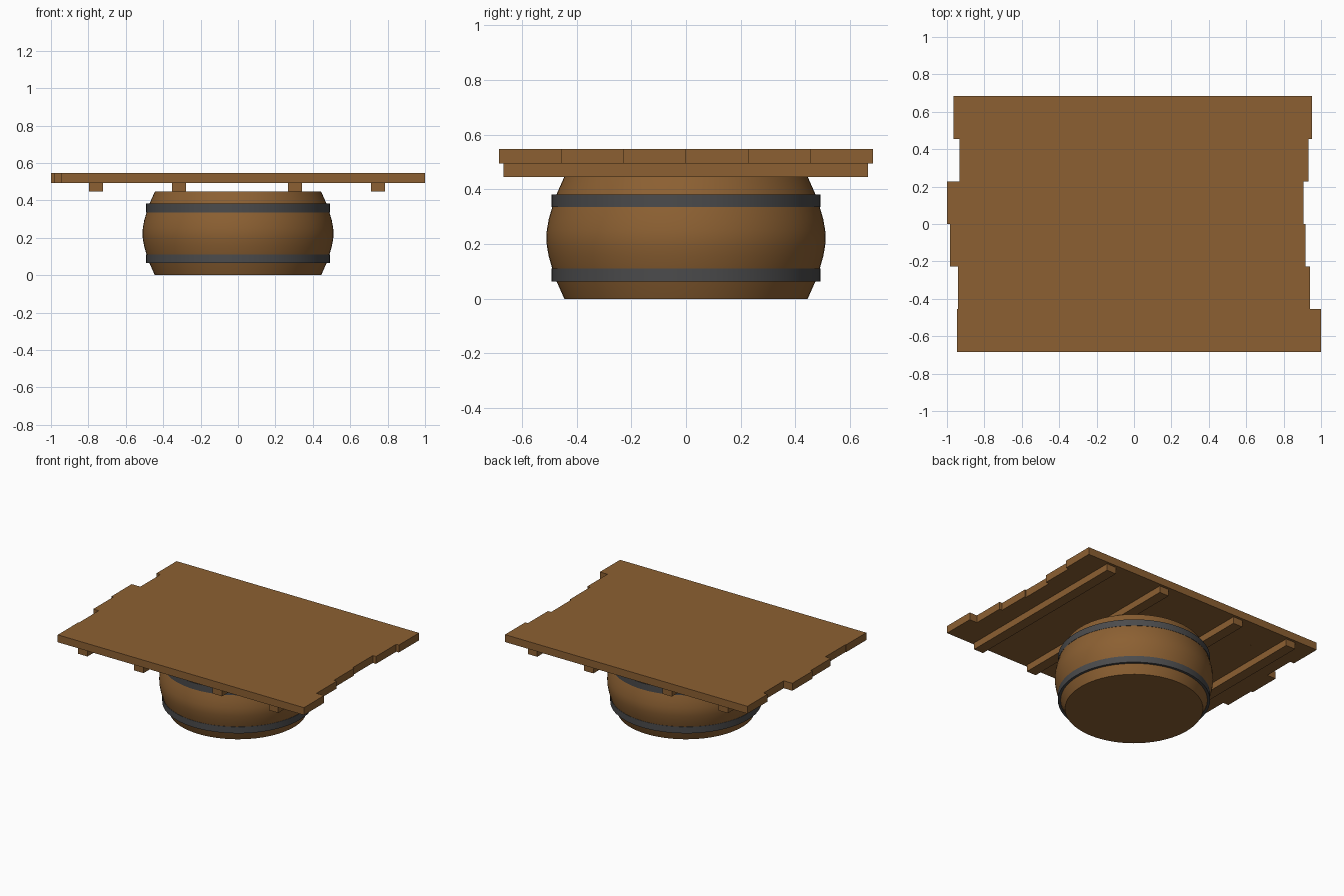
import bpy, bmesh, math

if "Cube" in bpy.data.objects:
    bpy.data.objects.remove(bpy.data.objects["Cube"])


def material(name, rgb):
    m = bpy.data.materials.new(name)
    m.diffuse_color = (*rgb, 1)
    m.use_nodes = True
    m.node_tree.nodes["Principled BSDF"].inputs["Base Color"].default_value = m.diffuse_color
    return m


WOOD = material("brown_wood", (0.262, 0.117, 0.032))
IRON = material("dark_iron", (0.07, 0.07, 0.072))


def add_object(name, bm, mat):
    bmesh.ops.recalc_face_normals(bm, faces=bm.faces)
    me = bpy.data.meshes.new(name)
    bm.to_mesh(me)
    bm.free()
    me.materials.append(mat)
    ob = bpy.data.objects.new(name, me)
    bpy.context.collection.objects.link(ob)
    return ob


def box(name, x0, x1, y0, y1, z0, z1, mat):
    bm = bmesh.new()
    bmesh.ops.create_cube(bm, size=1)
    for v in bm.verts:
        v.co = (x1 if v.co.x > 0 else x0,
                y1 if v.co.y > 0 else y0,
                z1 if v.co.z > 0 else z0)
    return add_object(name, bm, mat)


def lathe(name, profile, mat, closed=False, sides=64):
    """Revolve (radius, z) points about z; open profiles get flat end caps."""
    bm = bmesh.new()
    rings = [[bm.verts.new((r * math.cos(2 * math.pi * i / sides),
                            r * math.sin(2 * math.pi * i / sides), z))
              for i in range(sides)] for r, z in profile]
    pairs = list(zip(rings, rings[1:]))
    if closed:
        pairs.append((rings[-1], rings[0]))
    else:
        bm.faces.new(rings[0])
        bm.faces.new(rings[-1])
    for a, b in pairs:
        for i in range(sides):
            j = (i + 1) % sides
            bm.faces.new((a[i], a[j], b[j], b[i]))
    ob = add_object(name, bm, mat)
    bpy.context.view_layer.objects.active = ob
    ob.select_set(True)
    bpy.ops.object.shade_smooth_by_angle(angle=math.radians(35))
    ob.select_set(False)
    return ob


# Bulging barrel base: lower half profile mirrored about mid height
H = 0.446
lower = [(0.445, 0), (0.473, 0.063), (0.489, 0.11), (0.502, 0.155), (0.509, 0.195)]
profile = lower + [(0.511, H / 2)] + [(r, H - z) for r, z in reversed(lower)]
lathe("barrel", profile, WOOD)

# Iron hoops
for name, z0 in (("lower_hoop", 0.064), ("upper_hoop", H - 0.11)):
    z1 = z0 + 0.046
    lathe(name, [(0.46, z0), (0.491, z0), (0.491, z1), (0.46, z1)], IRON, closed=True)

# Support battens under the top
for i, x in enumerate((-0.76, -0.316, 0.304, 0.748)):
    box(f"batten_{i + 1}", x - 0.037, x + 0.037, -0.668, 0.665, 0.446, 0.495, WOOD)

# Uneven table top planks, front to back
ends = [(-0.947, 1.0), (-0.942, 0.94), (-0.985, 0.918),
        (-1.0, 0.907), (-0.932, 0.932), (-0.964, 0.953)]
W = 0.2277
for i, (x0, x1) in enumerate(ends):
    y = -3 * W + i * W
    box(f"plank_{i + 1}", x0, x1, y, y + W, 0.494, 0.547, WOOD)
